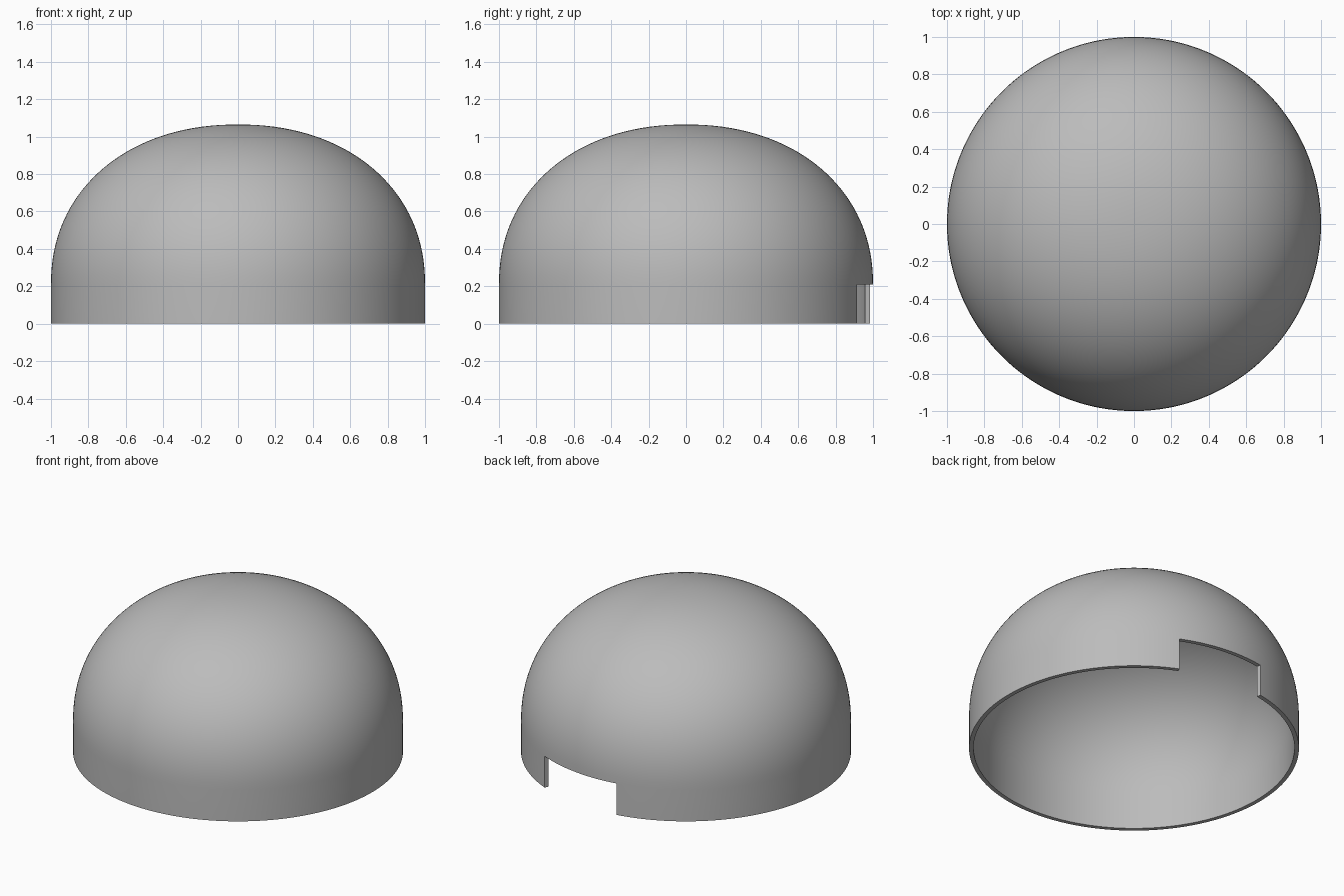
import bpy, bmesh
from math import sin, cos, pi, radians, degrees, atan2
from mathutils import Matrix

WALL, STRAIGHT, HEIGHT = 0.027, 0.21, 1.065
FULLNESS = 2.14          # roundness of the dome shoulder
STEPS, SEGMENTS = 36, 180
NOTCH = (66, 100)        # degrees around z

if "Cube" in bpy.data.objects:
    bpy.data.objects.remove(bpy.data.objects["Cube"])

grey = bpy.data.materials.new("matte grey")
grey.use_nodes = True
colour = (0.5, 0.5, 0.5, 1)
grey.diffuse_color = colour
grey.node_tree.nodes["Principled BSDF"].inputs["Base Color"].default_value = colour

# Profile: straight skirt, then a slightly full elliptical dome
profile = [(1, 0)]
for i in range(STEPS + 1):
    a = pi / 2 * i / STEPS
    r = max(cos(a), 0) ** (2 / FULLNESS) if i < STEPS else 0
    profile.append((r, STRAIGHT + (HEIGHT - STRAIGHT) * sin(a) ** (2 / FULLNESS)))

# Revolve the profile
bm = bmesh.new()
verts = [bm.verts.new((r, 0, z)) for r, z in profile]
edges = [bm.edges.new(pair) for pair in zip(verts, verts[1:])]
bmesh.ops.spin(bm, geom=verts + edges, cent=(0, 0, 0), axis=(0, 0, 1),
               angle=2 * pi, steps=SEGMENTS)
bmesh.ops.remove_doubles(bm, verts=bm.verts, dist=0.0002)

# Open the notch in the back of the skirt
def in_notch(face):
    c = face.calc_center_median()
    return c.z < STRAIGHT and NOTCH[0] < degrees(atan2(c.y, c.x)) < NOTCH[1]

bmesh.ops.delete(bm, geom=[f for f in bm.faces if in_notch(f)], context="FACES")
bmesh.ops.recalc_face_normals(bm, faces=bm.faces)
if sum(f.normal.dot(f.calc_center_median()) for f in bm.faces) < 0:
    bmesh.ops.reverse_faces(bm, faces=bm.faces)

mesh = bpy.data.meshes.new("dome_shell")
bm.to_mesh(mesh)
bm.free()
mesh.materials.append(grey)
dome = bpy.data.objects.new("dome_shell", mesh)
bpy.context.collection.objects.link(dome)

# Wall thickness, kept inside the outer surface
bpy.context.view_layer.objects.active = dome
dome.select_set(True)
wall = dome.modifiers.new("wall", "SOLIDIFY")
wall.thickness = WALL
wall.offset = -1
bpy.ops.object.modifier_apply(modifier=wall.name)
bpy.ops.object.shade_smooth_by_angle(angle=radians(35))
